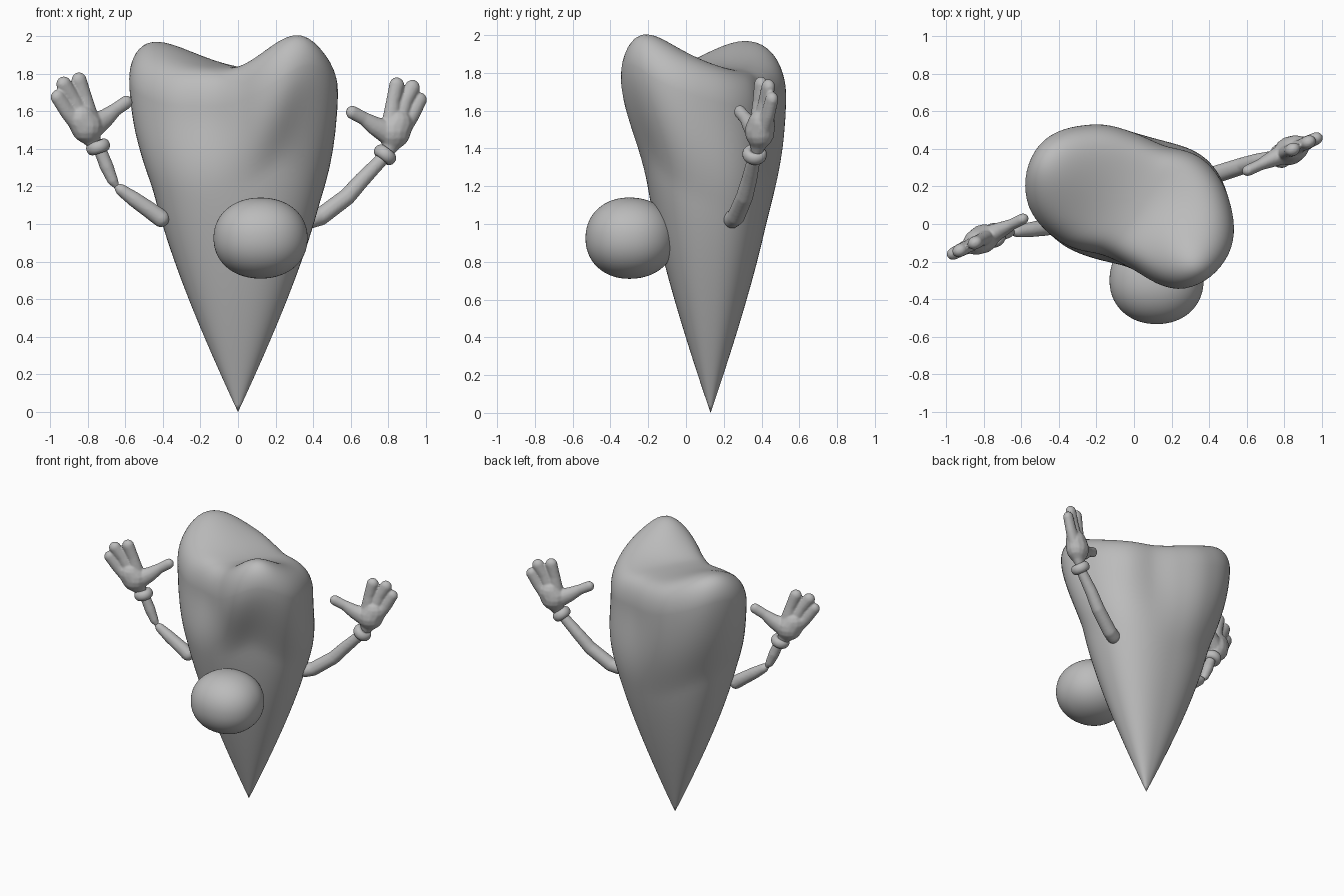
import bpy, bmesh, math
from mathutils import Vector, Matrix

if "Cube" in bpy.data.objects:
    bpy.data.objects.remove(bpy.data.objects["Cube"], do_unlink=True)

grey = bpy.data.materials.new("plain grey")
grey.use_nodes = True
grey.diffuse_color = (0.5, 0.5, 0.5, 1)
grey.node_tree.nodes["Principled BSDF"].inputs["Base Color"].default_value = grey.diffuse_color


def add_object(name, bm):
    bmesh.ops.recalc_face_normals(bm, faces=bm.faces)
    for f in bm.faces:
        f.smooth = True
    mesh = bpy.data.meshes.new(name)
    bm.to_mesh(mesh)
    bm.free()
    mesh.materials.append(grey)
    obj = bpy.data.objects.new(name, mesh)
    bpy.context.collection.objects.link(obj)
    return obj


def smoothstep(a, b, x):
    t = min(max((x - a) / (b - a), 0), 1)
    return t * t * (3 - 2 * t)


# Tooth body: rounded section below, two-cornered section above
CENTRE = Vector((0, 0.13))
CROWN = [.505, .425, .33, .355, .46, .58, .57, .45, .34, .375, .545, .58]
AXIS = Vector((0.83, -0.52)).normalized()


def crown_radius(a):
    f = (a / math.tau * 12) % 12
    i, t = int(f), f % 1
    p0, p1, p2, p3 = (CROWN[(i + k) % 12] for k in (-1, 0, 1, 2))
    return p1 + t / 2 * (p2 - p0 + t * (2 * p0 - 5 * p1 + 4 * p2 - p3 + t * (3 * (p1 - p2) + p3 - p0)))


def root_radius(a):
    n = 2.3
    return (abs(math.cos(a) / .468) ** n + abs(math.sin(a) / .342) ** n) ** (-1 / n)


def crown_height(p):
    # Two peaks along the diagonal with a shallow saddle between them
    d = p - Vector((0, 0.03))
    u, v = d.dot(AXIS), d.x * AXIS.y - d.y * AXIS.x
    v -= 0.15 * max(u, 0)
    peak, width = (0.48, 0.24) if u > 0 else (0.78, 0.36)
    lift = 0.105 * (1 - math.cos(math.pi * u / peak))
    return 1.835 + lift / (1 + (v / width) ** 2) - (0.2 if v < 0 else 0.4) * v * v


def body_point(a, s):
    d = Vector((math.cos(a), math.sin(a)))
    radius = crown_radius(a)
    edge = crown_height(CENTRE + d * radius * 0.92)
    rim = edge - 0.2
    if s <= 1:
        z = s * rim
        w = smoothstep(1.14 - 0.11 * d.y, 1.74, s * 1.74)
        p = CENTRE + d * (root_radius(a) * (z - 0.1 * z ** 2 - 0.04 * z ** 4) * (1 - w) + radius * w)
    else:
        t = math.cos((s - 1) * math.pi / 2)
        p = CENTRE + d * radius * t
        z = crown_height(p) - 0.2 * (1 - math.sqrt(1 - t ** 7))
        z += (edge - crown_height(CENTRE + d * radius)) * t ** 12
    return (p.x, p.y, z)


def build_body():
    bm = bmesh.new()
    count, levels = 96, 40
    rings = []
    for j in range(1, 2 * levels):
        s = j / levels
        rings.append([bm.verts.new(body_point(i * math.tau / count, s)) for i in range(count)])
    tip = bm.verts.new((CENTRE.x, CENTRE.y, 0))
    top = bm.verts.new((CENTRE.x, CENTRE.y, crown_height(CENTRE)))
    for i in range(count):
        k = (i + 1) % count
        bm.faces.new((tip, rings[0][k], rings[0][i]))
        bm.faces.new((top, rings[-1][i], rings[-1][k]))
        for a, b in zip(rings, rings[1:]):
            bm.faces.new((a[i], a[k], b[k], b[i]))
    add_object("tooth_body", bm)


build_body()

# Nose: slightly squared ball, fuller at the back
bm = bmesh.new()
bmesh.ops.create_icosphere(bm, subdivisions=5, radius=1)
for v in bm.verts:
    c = v.co / sum(abs(k) ** 2.12 for k in v.co) ** (1 / 2.12)
    v.co = (0.12 + 0.25 * c.x, -0.3 + (0.245 if c.y > 0 else 0.232) * c.y, 0.925 + 0.215 * c.z)
add_object("nose", bm)


# Limbs: chains of balls fused into one skin
def chain(bm, points, flatten=Matrix.Identity(4)):
    for (p, r), (q, e) in zip(points, points[1:]):
        p, q = Vector(p), Vector(q)
        steps = max(2, int((q - p).length / 0.008))
        for k in range(steps + 1):
            t = k / steps
            m = Matrix.Translation(p.lerp(q, t)) @ flatten
            bmesh.ops.create_uvsphere(bm, u_segments=14, v_segments=8, radius=r + (e - r) * t, matrix=m)


def fuse(name, bm):
    obj = add_object(name, bm)
    remesh = obj.modifiers.new("fuse", 'REMESH')
    remesh.mode, remesh.voxel_size = 'VOXEL', 0.007
    remesh.use_smooth_shade = True
    soft = obj.modifiers.new("soften", 'SMOOTH')
    soft.factor, soft.iterations = 0.5, 3


FINGERS = {
    "thumb": [(-.222, .093, .036), (-.16, .06, .036), (-.1, .02, .05), (-.02, -.02, .068)],
    "first": [(.014, .238, .042), (-.005, .15, .04), (-.018, .04, .05)],
    "middle": [(.097, .225, .042), (.06, .15, .04), (.02, .04, .05)],
    "outer": [(.136, .16, .04), (.094, .08, .043), (.04, .01, .055)],
    "palm": [(.022, .03, .082), (.0, -.01, .09), (-.012, -.06, .056), (-.03, -.11, .036)],
}


def hand(name, side, x, y, z, slope, turn):
    bm = bmesh.new()
    normal = Vector((-slope, 1, 0)).normalized()
    flat = Matrix.Scale(0.85, 4, normal)
    rot = Matrix.Rotation(turn, 2)
    for path in FINGERS.values():
        points = []
        for u, v, r in path:
            d = rot @ Vector((u, v))
            dx = side * d.x
            points.append(((x + dx, y + slope * dx, z + d.y), r))
        chain(bm, points, flat)
    fuse(name, bm)


def arm(name, points):
    bm = bmesh.new()
    chain(bm, points)
    fuse(name, bm)


def cuff(name, centre, axis):
    bm = bmesh.new()
    m = Matrix.Translation(centre) @ Vector(axis).to_track_quat('Z', 'Y').to_matrix().to_4x4()
    n, k = 32, 14
    grid = []
    for i in range(n):
        a = i * math.tau / n
        row = []
        for j in range(k):
            b = j * math.tau / k
            r = 0.038 + 0.027 * math.cos(b)
            row.append(bm.verts.new(m @ Vector((r * math.cos(a), r * math.sin(a), 0.034 * math.sin(b)))))
        grid.append(row)
    for i in range(n):
        for j in range(k):
            a, b = grid[i], grid[(i + 1) % n]
            bm.faces.new((a[j], b[j], b[(j + 1) % k], a[(j + 1) % k]))
    add_object(name, bm)


# Left side
arm("left_arm", [((.39, .245, 1.025), .048), ((.44, .265, 1.04), .048), ((.58, .31, 1.145), .046),
                 ((.66, .335, 1.235), .042), ((.79, .365, 1.37), .034)])
cuff("left_cuff", (.782, .363, 1.368), (.6, .1, .75))
hand("left_hand", 1, .83, .39, 1.5, .47, 0)

# Right side, pinched at the elbow
arm("right_upper_arm", [((-.41, -.01, 1.03), .047), ((-.45, -.015, 1.06), .046), ((-.55, -.03, 1.13), .041),
                        ((-.62, -.04, 1.18), .032), ((-.645, -.042, 1.2), .017)])
arm("right_forearm", [((-.645, -.042, 1.2), .015), ((-.668, -.045, 1.235), .03), ((-.70, -.05, 1.31), .037),
                      ((-.74, -.06, 1.41), .034)])
cuff("right_cuff", (-.744, -.06, 1.41), (-.3, -.05, .9))
hand("right_hand", -1, -.805, -.08, 1.53, .5, -.11)
